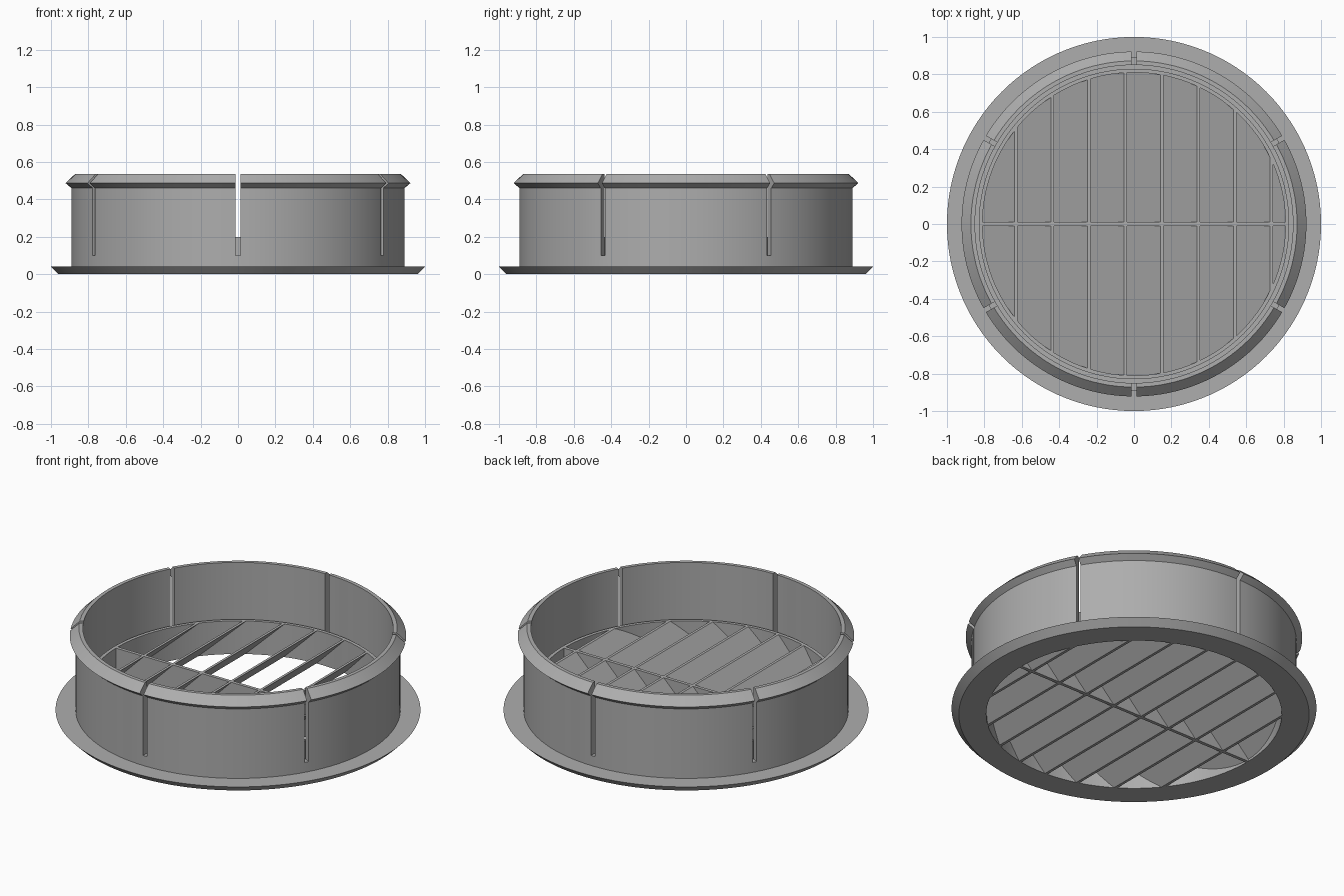
import bpy, bmesh
from math import pi, radians, cos, sin
from mathutils import Matrix

cube = bpy.data.objects.get("Cube")
if cube:
    bpy.data.objects.remove(cube, do_unlink=True)

SEGMENTS = 120
GRILLE_TOP = 0.20
BORE = 0.81

grey = bpy.data.materials.new("grey_plastic")
grey.use_nodes = True
grey.diffuse_color = (0.42, 0.42, 0.42, 1)
grey.node_tree.nodes["Principled BSDF"].inputs["Base Color"].default_value = grey.diffuse_color


def finish(name, bm):
    bmesh.ops.recalc_face_normals(bm, faces=bm.faces)
    mesh = bpy.data.meshes.new(name)
    bm.to_mesh(mesh)
    bm.free()
    mesh.materials.append(grey)
    obj = bpy.data.objects.new(name, mesh)
    bpy.context.collection.objects.link(obj)
    return obj


def lathe(name, profile):
    """Revolve a closed (radius, z) profile around the z axis."""
    bm = bmesh.new()
    rings = []
    for i in range(SEGMENTS):
        a = 2 * pi * i / SEGMENTS
        rings.append([bm.verts.new((r * cos(a), r * sin(a), z)) for r, z in profile])
    for i, ring in enumerate(rings):
        following = rings[(i + 1) % SEGMENTS]
        for j in range(len(profile)):
            k = (j + 1) % len(profile)
            bm.faces.new((ring[j], following[j], following[k], ring[k]))
    return finish(name, bm)


def add_box(bm, size, centre, turn=0):
    matrix = (Matrix.Rotation(turn, 4, 'Z') @ Matrix.Translation(centre)
              @ Matrix.Diagonal((*size, 1)))
    return bmesh.ops.create_cube(bm, size=1, matrix=matrix)["verts"]


def boolean(obj, cutter, operation):
    mod = obj.modifiers.new("cut", 'BOOLEAN')
    mod.operation = operation
    mod.solver = 'EXACT'
    mod.object = cutter
    activate(obj)
    bpy.ops.object.modifier_apply(modifier=mod.name)
    bpy.data.objects.remove(cutter, do_unlink=True)


def activate(obj):
    bpy.ops.object.select_all(action='DESELECT')
    obj.select_set(True)
    bpy.context.view_layer.objects.active = obj


def smooth(obj):
    activate(obj)
    bpy.ops.object.shade_smooth_by_angle(angle=radians(20))


# Flanged collar with a snap lip around its top
collar = lathe("flanged_collar", [
    (BORE, 0), (0.96, 0), (1.0, 0.04), (0.89, 0.04), (0.89, 0.46),
    (0.922, 0.487), (0.872, 0.535), (0.85, 0.535), (0.85, 0.04), (BORE, 0.04)])

# Six slots that split the collar into spring tabs
for turn in (30, 90, 150):
    bm = bmesh.new()
    add_box(bm, (2.2, 0.025, 0.6), (0, 0, 0.4), radians(turn))
    boolean(collar, finish("slot_cutter", bm), 'DIFFERENCE')
smooth(collar)

# Inner ring that carries the grille
ring = lathe("grille_ring", [
    (BORE, 0.04), (0.83, 0.04), (0.83, GRILLE_TOP), (BORE, GRILLE_TOP)])
smooth(ring)

# Slanted slats, trimmed to the round bore
bm = bmesh.new()
for i in range(9):
    x = -0.63 + 0.195 * i
    verts = add_box(bm, (0.016, 2, GRILLE_TOP), (x, 0, GRILLE_TOP / 2))
    for v in verts:
        v.co.x += v.co.z - GRILLE_TOP
slats = finish("slats", bm)
bm = bmesh.new()
bmesh.ops.create_cone(bm, cap_ends=True, segments=SEGMENTS, radius1=BORE + 0.005,
                      radius2=BORE + 0.005, depth=1)
boolean(slats, finish("bore_cutter", bm), 'INTERSECT')

# Bar across the middle of the slats
bm = bmesh.new()
add_box(bm, (2 * BORE + 0.01, 0.02, GRILLE_TOP), (0, 0, GRILLE_TOP / 2))
finish("cross_bar", bm)
